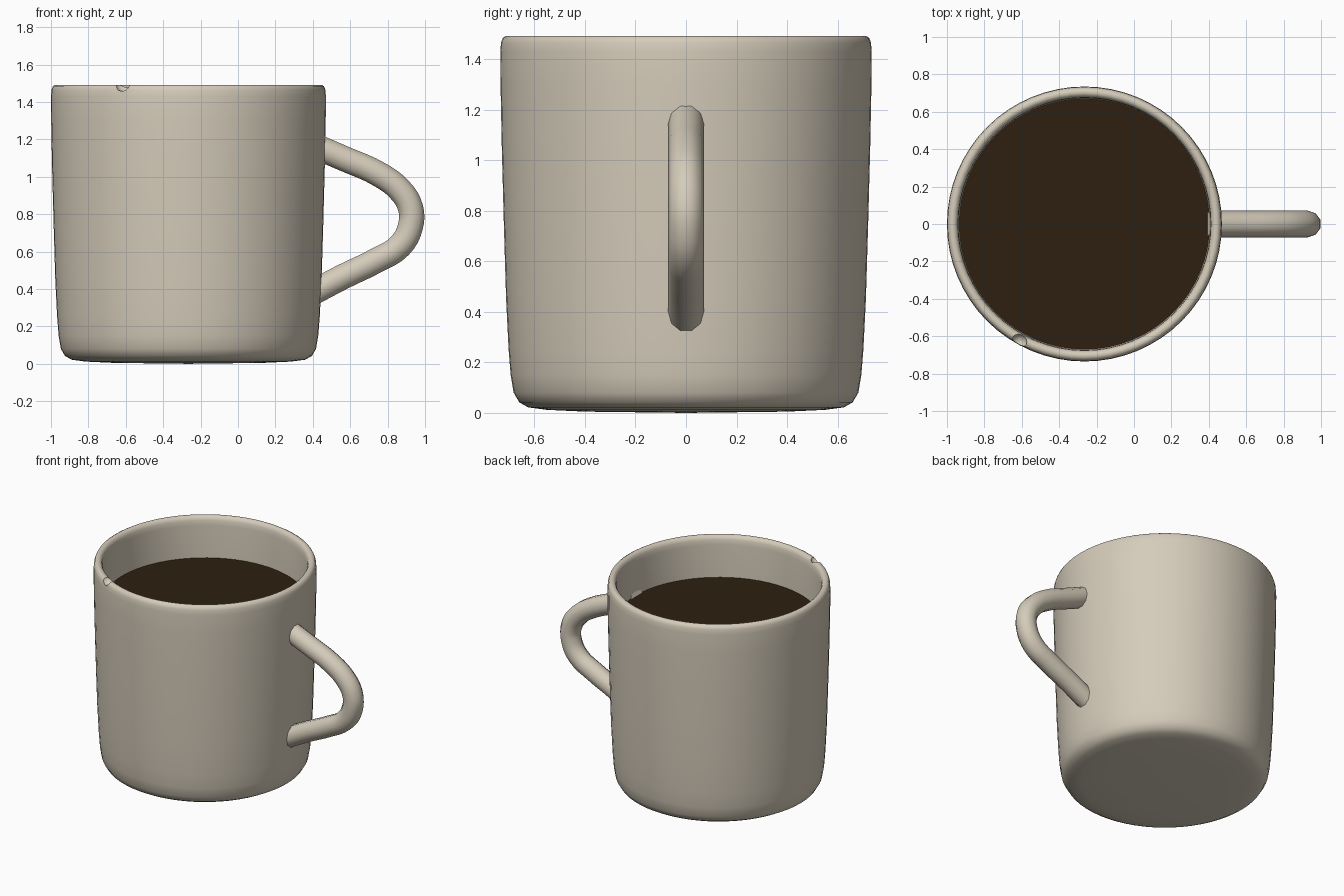
import bpy, bmesh, math

if "Cube" in bpy.data.objects:
    bpy.data.objects.remove(bpy.data.objects["Cube"])

CX = -0.265   # mug axis


def material(name, rgb):
    m = bpy.data.materials.new(name)
    m.diffuse_color = (*rgb, 1)
    m.use_nodes = True
    m.node_tree.nodes["Principled BSDF"].inputs["Base Color"].default_value = m.diffuse_color
    return m


def activate(ob):
    bpy.ops.object.select_all(action='DESELECT')
    ob.select_set(True)
    bpy.context.view_layer.objects.active = ob


def lathe(name, profile, mat, steps=64):
    """Spin an (r, z) profile about the mug axis."""
    bm = bmesh.new()
    vs = [bm.verts.new((r, 0, z)) for r, z in profile]
    es = [bm.edges.new(p) for p in zip(vs, vs[1:])]
    bmesh.ops.spin(bm, geom=vs + es, cent=(0, 0, 0), axis=(0, 0, 1),
                   angle=2 * math.pi, steps=steps)
    bmesh.ops.remove_doubles(bm, verts=bm.verts, dist=1e-4)
    bmesh.ops.recalc_face_normals(bm, faces=bm.faces)
    me = bpy.data.meshes.new(name)
    bm.to_mesh(me)
    bm.free()
    ob = bpy.data.objects.new(name, me)
    ob.location.x = CX
    bpy.context.collection.objects.link(ob)
    me.materials.append(mat)
    return ob


ceramic = material("cream ceramic", (0.66, 0.60, 0.49))
coffee_mat = material("dark coffee", (0.026, 0.014, 0.005))

# Mug body: outer wall, rounded rim, inner wall and floor
body = lathe("mug_body", [
    (0, 0), (0.40, 0.005), (0.55, 0.012), (0.625, 0.022), (0.66, 0.042),
    (0.682, 0.08), (0.694, 0.15), (0.702, 0.25), (0.712, 0.45),
    (0.721, 0.75), (0.729, 1.05), (0.734, 1.30), (0.735, 1.43),
    (0.732, 1.465), (0.725, 1.484), (0.712, 1.492), (0.698, 1.492),
    (0.685, 1.484), (0.677, 1.465), (0.674, 1.43), (0.671, 1.20),
    (0.665, 0.90), (0.655, 0.50), (0.645, 0.25), (0.62, 0.12),
    (0.57, 0.075), (0, 0.065)], ceramic)

# Small chip bitten out of the rim
bpy.ops.mesh.primitive_uv_sphere_add(
    segments=16, ring_count=10, radius=0.042, location=(CX - 0.349, -0.628, 1.497))
cutter = bpy.context.object
cutter.data.materials.append(ceramic)
mod = body.modifiers.new("chip", 'BOOLEAN')
mod.operation = 'DIFFERENCE'
mod.solver = 'EXACT'
mod.object = cutter
activate(body)
bpy.ops.object.modifier_apply(modifier="chip")
bpy.data.objects.remove(cutter)
activate(body)
bpy.ops.object.shade_smooth_by_angle(angle=math.radians(40))

# Coffee surface
lathe("coffee", [(0, 1.195), (0.672, 1.195)], coffee_mat)

# Handle: round tube passing through the wall at both ends
path = [(0.385, 1.175), (0.56, 1.10), (0.76, 1.01), (0.865, 0.93),
        (0.922, 0.835), (0.922, 0.735), (0.865, 0.63), (0.735, 0.55),
        (0.56, 0.465), (0.39, 0.375)]
cu = bpy.data.curves.new("handle", 'CURVE')
cu.dimensions = '3D'
cu.bevel_depth = 0.071
cu.bevel_resolution = 3
cu.resolution_u = 4
cu.use_fill_caps = True
sp = cu.splines.new('BEZIER')
sp.bezier_points.add(len(path) - 1)
for p, (x, z) in zip(sp.bezier_points, path):
    p.co = (x, 0, z)
    p.handle_left_type = p.handle_right_type = 'AUTO'
handle = bpy.data.objects.new("handle", cu)
bpy.context.collection.objects.link(handle)
cu.materials.append(ceramic)
activate(handle)
bpy.ops.object.convert(target='MESH')
bpy.ops.object.shade_smooth_by_angle(angle=math.radians(40))
